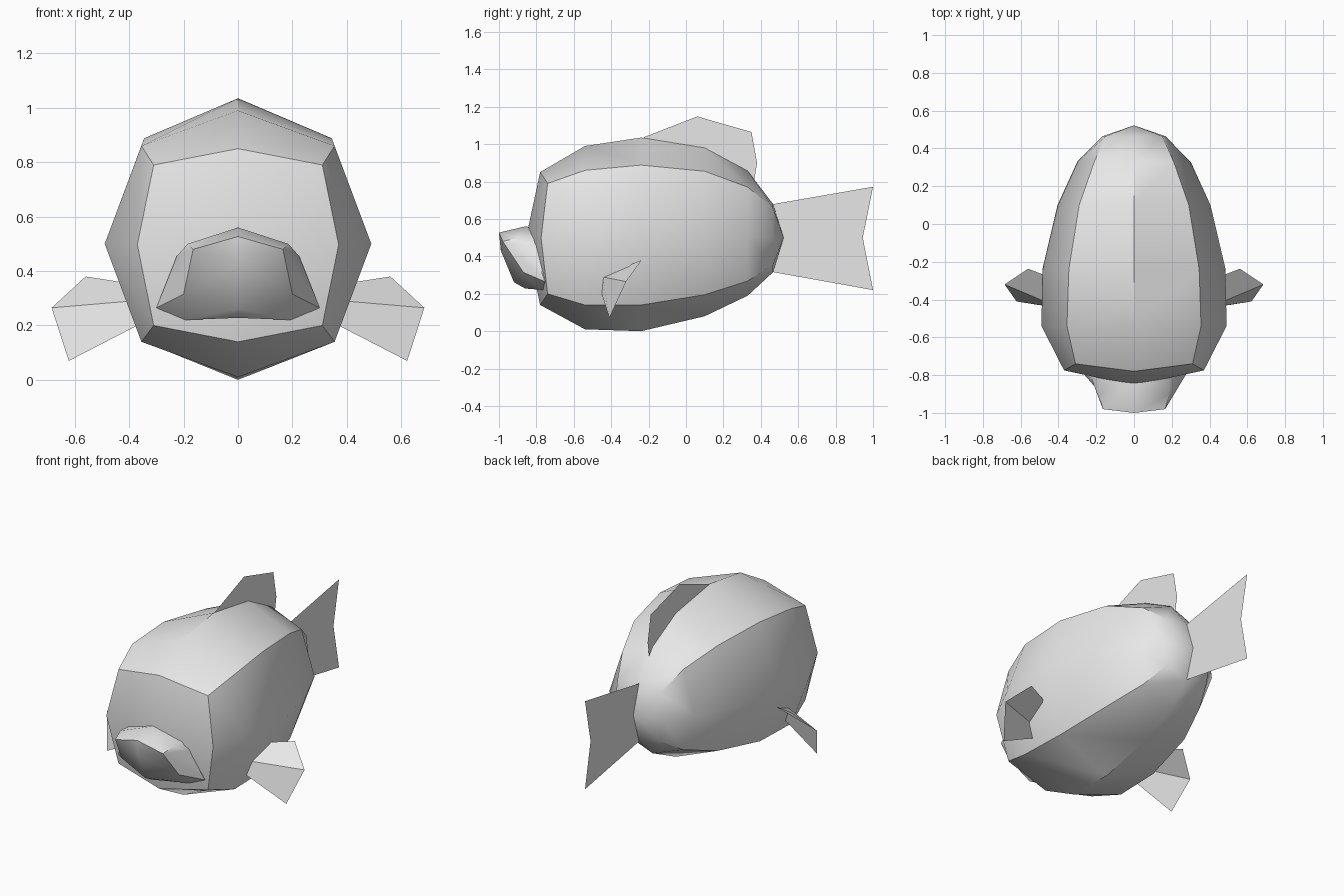
import bpy, bmesh, math

cube = bpy.data.objects.get("Cube")
if cube:
    bpy.data.objects.remove(cube, do_unlink=True)

grey = bpy.data.materials.new("light_grey")
grey.use_nodes = True
grey.diffuse_color = (0.8, 0.8, 0.8, 1)
grey.node_tree.nodes["Principled BSDF"].inputs["Base Color"].default_value = (0.8, 0.8, 0.8, 1)


def build(name, verts, faces, mirror=False, smooth=40):
    """Mesh from points; optionally mirrored over x with the seam welded."""
    bm = bmesh.new()
    for sx in ((1, -1) if mirror else (1,)):
        vs = [bm.verts.new((x * sx, y, z)) for x, y, z in verts]
        for f in faces:
            bm.faces.new([vs[i] for i in f][::sx])
    bmesh.ops.remove_doubles(bm, verts=bm.verts, dist=0.0005)
    bmesh.ops.recalc_face_normals(bm, faces=bm.faces)
    me = bpy.data.meshes.new(name)
    bm.to_mesh(me)
    bm.free()
    me.materials.append(grey)
    ob = bpy.data.objects.new(name, me)
    bpy.context.collection.objects.link(ob)
    if smooth:
        bpy.ops.object.select_all(action='DESELECT')
        ob.select_set(True)
        bpy.context.view_layer.objects.active = ob
        bpy.ops.object.shade_smooth_by_angle(angle=math.radians(smooth))
    return ob


# Body: half rings of five points, top to bottom
# (y, top z, upper x, upper z, middle x, lower z, bottom z)
rings = [
    (-0.54, 0.99, 0.355, 0.86, 0.49, 0.14, 0.01),
    (-0.24, 1.035, 0.345, 0.888, 0.485, 0.14, 0.0),
    (0.10, 0.98, 0.29, 0.855, 0.405, 0.195, 0.08),
    (0.33, 0.857, 0.21, 0.77, 0.30, 0.268, 0.19),
    (0.465, 0.68, 0.15, 0.66, 0.165, 0.355, 0.315),
]
# front rim bulges forward at the middle of each side
verts = [(0, -0.78, 0.85), (0.31, -0.74, 0.79), (0.37, -0.775, 0.497),
         (0.31, -0.74, 0.20), (0, -0.78, 0.14)]
for y, top, ux, uz, mx, lz, bottom in rings:
    verts += [(0, y, top), (ux, y, uz), (mx, y, 0.5), (ux, y, lz), (0, y, bottom)]
faces = [(r * 5 + i, r * 5 + i + 1, r * 5 + i + 6, r * 5 + i + 5)
         for r in range(len(rings)) for i in range(4)]
# rounded caps: a fan to the nose and a fan to the tail end
nose, end, last = len(verts), len(verts) + 1, len(rings) * 5
verts += [(0, -0.855, 0.5), (0, 0.522, 0.5)]
for i in range(4):
    faces += [(nose, i + 1, i), (end, last + i, last + i + 1)]
build("body", verts, faces, mirror=True)

# Snout with protruding mouth, half shape sunk into the body
snout = [
    (0, -1.0, 0.527), (0.165, -0.98, 0.48), (0.2, -0.87, 0.315), (0, -0.92, 0.262),
    (0, -0.99, 0.43),
    (0, -0.86, 0.56), (0.185, -0.90, 0.50), (0.225, -0.82, 0.455),
    (0.3, -0.755, 0.265), (0.2, -0.76, 0.22), (0, -0.86, 0.228),
    (0, -0.70, 0.54), (0.18, -0.70, 0.49), (0.21, -0.70, 0.44),
    (0.27, -0.70, 0.28), (0.19, -0.70, 0.24), (0, -0.70, 0.24),
]
snout_faces = [(0, 4, 1), (4, 2, 1), (4, 3, 2),
               (0, 1, 6, 5), (1, 7, 6), (1, 2, 8, 7), (2, 9, 8), (2, 3, 9), (3, 10, 9)]
snout_faces += [(i, i + 1, i + 7, i + 6) for i in range(5, 10)]
build("snout", snout, snout_faces, mirror=True)

# Thin flat fins along the centre line
build("dorsal_fin", [(0, -0.23, 1.035), (0, 0.06, 1.148), (0, 0.35, 1.065),
                     (0, 0.38, 0.9), (0, 0.36, 0.78), (0, 0.1, 0.9)],
      [(0, 1, 2, 3, 4, 5)], smooth=0)
build("tail_fin", [(0, 0.44, 0.68), (0, 0.47, 0.68), (0, 1.0, 0.772), (0, 0.945, 0.5),
                   (0, 1.0, 0.22), (0, 0.47, 0.315), (0, 0.44, 0.33)],
      [(0, 1, 2, 3, 4, 5, 6)], smooth=0)

# Folded side fins
for side, s in (("left", 1), ("right", -1)):
    pts = [(0.40, -0.30, 0.355), (0.56, -0.237, 0.38), (0.685, -0.32, 0.265),
           (0.622, -0.41, 0.07), (0.36, -0.452, 0.205), (0.39, -0.445, 0.29)]
    build(side + "_side_fin", [(x * s, y, z) for x, y, z in pts],
          [(0, 1, 2, 5), (5, 2, 3, 4)], smooth=0)
